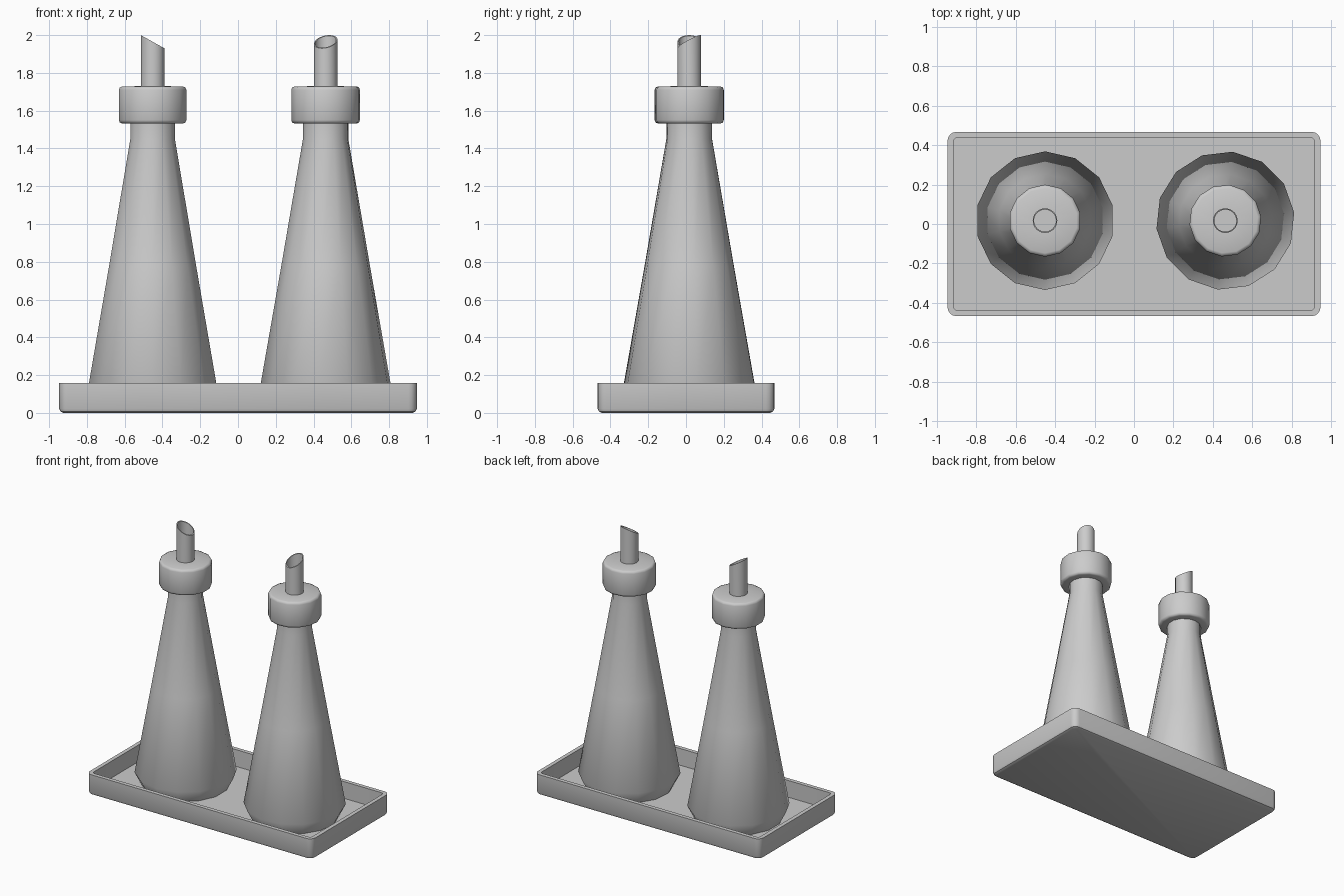
import bpy, bmesh, math
from mathutils import Vector

cube = bpy.data.objects.get("Cube")
if cube:
    bpy.data.objects.remove(cube, do_unlink=True)

grey = bpy.data.materials.new("plain grey")
grey.use_nodes = True
colour = (0.6, 0.6, 0.6, 1)
grey.diffuse_color = colour
grey.node_tree.nodes["Principled BSDF"].inputs["Base Color"].default_value = colour


def loft(name, rings, angle=40):
    """Skin a list of point rings and close both ends."""
    bm = bmesh.new()
    loops = [[bm.verts.new(p) for p in ring] for ring in rings]
    n = len(loops[0])
    for a, b in zip(loops, loops[1:]):
        for i in range(n):
            j = (i + 1) % n
            bm.faces.new((a[i], a[j], b[j], b[i]))
    bm.faces.new(loops[0][::-1])
    bm.faces.new(loops[-1])
    bmesh.ops.recalc_face_normals(bm, faces=bm.faces)
    mesh = bpy.data.meshes.new(name)
    bm.to_mesh(mesh)
    bm.free()
    mesh.materials.append(grey)
    ob = bpy.data.objects.new(name, mesh)
    bpy.context.collection.objects.link(ob)
    bpy.ops.object.select_all(action='DESELECT')
    ob.select_set(True)
    bpy.context.view_layer.objects.active = ob
    bpy.ops.object.shade_smooth_by_angle(angle=math.radians(angle))
    return ob


def circle(r, z, sides=14, slope=0):
    pts = []
    for i in range(sides):
        a = math.pi / 2 + math.tau * i / sides
        x = r * math.cos(a)
        pts.append(Vector((x, r * math.sin(a), z - slope * x)))
    return pts


def rounded_rect(inset, z, half_x=0.947, half_y=0.468, corner=0.045, steps=4):
    r = max(corner - inset, 0.02)
    cx, cy = half_x - inset - r, half_y - inset - r
    pts = []
    for q, (sx, sy) in enumerate([(1, 1), (-1, 1), (-1, -1), (1, -1)]):
        for s in range(steps + 1):
            a = math.pi / 2 * (q + s / steps)
            pts.append(Vector((sx * cx + r * math.cos(a), sy * cy + r * math.sin(a), z)))
    return pts


# Shallow tray with rounded corners and a softened underside
tray = [(0.022, 0), (0.007, 0.007), (0, 0.022), (0, 0.157), (0.03, 0.157), (0.03, 0.03)]
loft("tray", [rounded_rect(i, z) for i, z in tray], 30)

# Profiles (radius, height) for the turned parts
body = [(0.305, 0.03), (0.352, 0.122), (0.237, 0.775), (0.121, 1.45), (0.121, 1.55)]
cap = [(0.11, 1.532), (0.165, 1.532), (0.178, 1.537), (0.183, 1.55),
       (0.183, 1.71), (0.178, 1.723), (0.165, 1.728), (0.06, 1.73)]
SLANT = 0.56


def bottle(side, x, turn):
    spout = [circle(0.0625, 1.72, 24), circle(0.0625, 1.965, 24, SLANT),
             circle(0.056, 1.965, 24, SLANT), circle(0.056, 1.735, 24)]
    parts = [loft(side + "_bottle", [circle(r, z) for r, z in body]),
             loft(side + "_cap", [circle(r, z) for r, z in cap], 50),
             loft(side + "_spout", spout)]
    for ob in parts:
        ob.location = (x, 0.017, 0)
        ob.rotation_euler.z = math.radians(turn)


# Matching pair, with the spouts turned different ways
bottle("right", -0.452, 0)
bottle("left", 0.464, -109)
